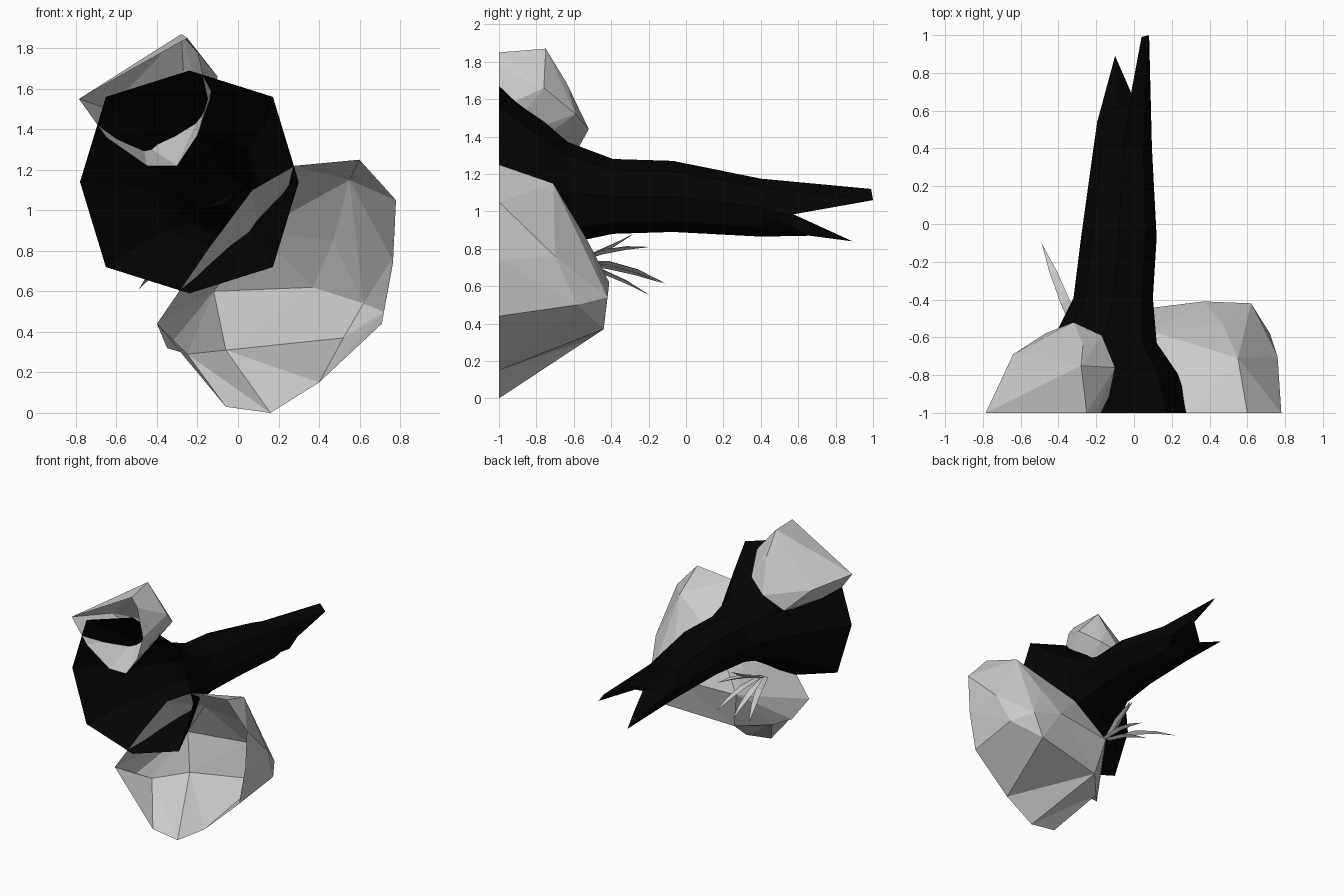
import bpy, bmesh, math
from mathutils import Vector

if "Cube" in bpy.data.objects:
    bpy.data.objects.remove(bpy.data.objects["Cube"])


def make_object(name, bm, mat=None):
    mesh = bpy.data.meshes.new(name)
    bm.to_mesh(mesh)
    bm.free()
    obj = bpy.data.objects.new(name, mesh)
    bpy.context.collection.objects.link(obj)
    if mat:
        mesh.materials.append(mat)
    return obj


def rock(name, pts, dents=()):
    """Faceted shell, open on the flat y = -1 side; dents lift hull points afterwards."""
    bm = bmesh.new()
    for p in pts:
        bm.verts.new(p)
    dented = [(bm.verts.new(p), lift) for p, lift in dents]
    bmesh.ops.convex_hull(bm, input=bm.verts[:])
    for v, lift in dented:
        v.co.z += lift
    bmesh.ops.delete(bm, geom=[v for v in bm.verts if not v.link_faces], context='VERTS')
    flat = [f for f in bm.faces if all(v.co.y < -0.99 for v in f.verts)]
    bmesh.ops.delete(bm, geom=flat, context='FACES')
    return make_object(name, bm)


def blade(name, root, tip, lift, width):
    """Tapered grass blade with a slight bend."""
    root, tip = Vector(root), Vector(tip)
    side = (tip - root).cross(Vector((0, 0, 1))).normalized() * width
    bm = bmesh.new()
    rings = []
    for t, w in ((0, 0.7), (0.4, 1.0), (0.7, 0.75)):
        c = root.lerp(tip, t) + Vector((0, 0, lift * math.sin(math.pi * t)))
        rings.append([bm.verts.new(c + o) for o in (
            -side * w, Vector((0, 0, -width * w * 0.8)),
            side * w, Vector((0, 0, width * w * 0.2)))])
    end = bm.verts.new(tip)
    for a, b in zip(rings, rings[1:]):
        for i in range(4):
            j = (i + 1) % 4
            bm.faces.new((a[i], a[j], b[j], b[i]))
    for i in range(4):
        bm.faces.new((rings[-1][i], rings[-1][(i + 1) % 4], end))
    bmesh.ops.recalc_face_normals(bm, faces=bm.faces[:])
    return make_object(name, bm)


bark = bpy.data.materials.new("dark_bark")
bark.diffuse_color = (0.001, 0.001, 0.001, 1)
bark.use_nodes = True
bark.node_tree.nodes["Principled BSDF"].inputs["Base Color"].default_value = bark.diffuse_color

# Trunk: octagonal rings (y, centre x, centre z, radius x, radius z, diagonal swell)
bm = bmesh.new()
sections = [(-1.0, -0.24, 1.14, 0.54, 0.55, 1.08), (-0.79, -0.18, 1.12, 0.41, 0.385, 1.06),
            (-0.63, -0.16, 1.10, 0.28, 0.27, 1.04), (-0.39, -0.11, 1.08, 0.21, 0.20, 1.0),
            (-0.07, -0.08, 1.08, 0.20, 0.19, 1.0), (0.40, -0.06, 1.02, 0.155, 0.155, 1.0)]
rings = []
for y, cx, cz, rx, rz, swell in sections:
    ring = []
    for k in range(8):
        a, s = k * math.pi / 4, swell if k % 2 else 1
        ring.append(bm.verts.new((cx + s * rx * math.cos(a), y, cz + s * rz * math.sin(a))))
    rings.append(ring)
# Splintered end, then a hollow running back inside
splinters = [(0.085, 0.55, 0.98), (0.08, 1.0, 1.06), (0.04, 0.99, 1.12), (0.0, 0.69, 1.10),
             (-0.195, 0.54, 1.00), (-0.10, 0.89, 0.84), (0.0, 0.66, 0.87), (0.05, 0.48, 0.95)]
rings.append([bm.verts.new(p) for p in splinters])
for a, b in zip(rings, rings[1:]):
    for i in range(8):
        j = (i + 1) % 8
        bm.faces.new((a[i], a[j], b[j], b[i]))
core = bm.verts.new((-0.07, 0.40, 1.03))
for i in range(8):
    bm.faces.new((rings[-1][i], rings[-1][(i + 1) % 8], core))
bmesh.ops.recalc_face_normals(bm, faces=bm.faces[:])
make_object("broken_trunk", bm, bark)

# Large rock on the lower right, hollowed a little underneath
rock("large_rock", [
    (.6, -1, 1.25), (.78, -1, 1.05), (.765, -1, .74), (.76, -.7, .76), (.71, -1, .44),
    (.72, -.58, .5), (.6, -1, .3), (.16, -1, 0), (-.06, -1, .03),
    (-.35, -.85, .32), (-.4, -1, .44), (-.26, -1, .6), (-.14, -1, .82), (.07, -1, 1.1),
    (.28, -1, 1.22), (.55, -.71, 1.15), (.1, -.57, .9), (.47, -.53, .85),
    (.37, -.41, .62), (.62, -.42, .54), (.52, -.44, .37), (-.12, -.47, .6)],
    dents=[((-.06, -.53, .18), .13), ((-.25, -.74, .12), .17), ((.4, -1, .02), .13)])

# Small rock on the upper left
rock("small_rock", [
    (-.785, -1, 1.55), (-.28, -.75, 1.87), (-.25, -1, 1.85), (-.64, -.69, 1.5),
    (-.1, -.76, 1.66), (-.17, -.59, 1.52), (-.32, -.52, 1.44), (-.27, -.64, 1.69),
    (-.65, -1, 1.36), (-.45, -1, 1.22), (-.3, -1, 1.22), (-.2, -1, 1.37),
    (-.15, -1, 1.55), (-.2, -1, 1.78), (-.47, -.58, 1.33)])

# Grass blades growing from under the trunk
tips = [((-.49, -.10, .61), .05), ((-.28, -.19, .55), .03),
        ((-.145, -.19, .81), .03), ((-.20, -.28, .88), -.01), ((-.18, -.12, .615), .03)]
for n, (tip, lift) in enumerate(tips):
    blade(f"grass_blade_{n + 1}", (-.28 + .01 * n, -.62, .73), tip, lift, .026)
